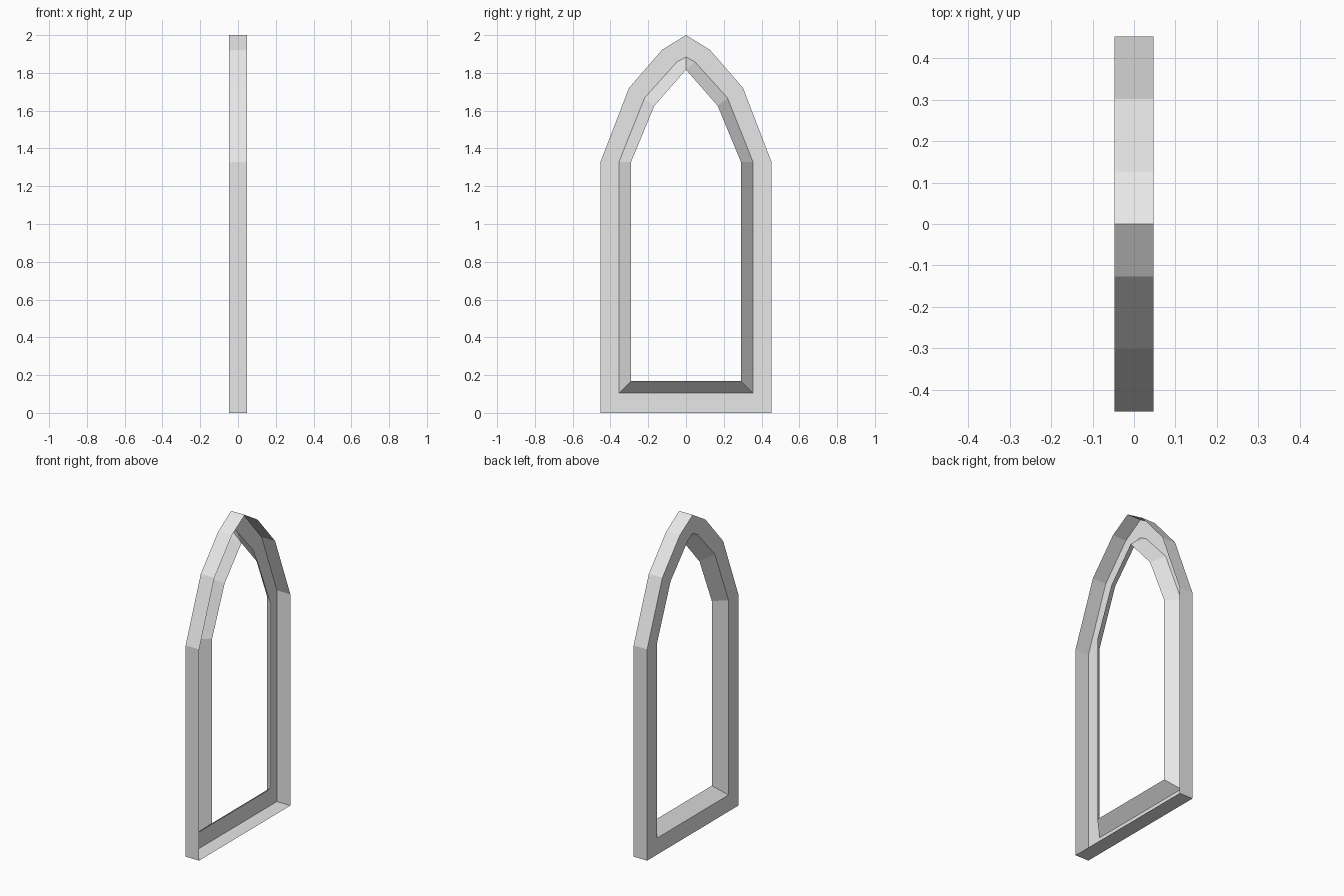
import bpy
import bmesh

cube = bpy.data.objects.get("Cube")
if cube:
    bpy.data.objects.remove(cube, do_unlink=True)

# Plain stone grey
stone = bpy.data.materials.new("stone_grey")
stone.use_nodes = True
colour = (0.8, 0.8, 0.8, 1)
stone.diffuse_color = colour
stone.node_tree.nodes["Principled BSDF"].inputs["Base Color"].default_value = colour

# Half profiles (y, z): base, spring, haunch, shoulder, apex
outer = [(0.453, 0), (0.453, 1.328), (0.302, 1.72), (0.127, 1.922), (0, 2)]
inner = [(0.355, 0.104), (0.355, 1.328), (0.22, 1.667), (0.048, 1.858), (0, 1.884)]
lip = [(0.291, 0.168), (0.291, 1.328), (0.168, 1.625), (0, 1.817), (0, 1.817)]


def add_loop(bm, half, x):
    """Closed pointed-arch loop mirrored about the centre line."""
    points = half + [(-y, z) for y, z in reversed(half[:-1])]
    return [bm.verts.new((x, y, z)) for y, z in points]


def bridge(bm, a, b):
    for i in range(len(a)):
        j = (i + 1) % len(a)
        bm.faces.new((a[i], b[i], b[j], a[j]))


# Open-backed shell: outer wall, flat face, then splayed reveal
depth = 0.047
bm = bmesh.new()
loops = [add_loop(bm, outer, depth), add_loop(bm, outer, -depth),
         add_loop(bm, inner, -depth), add_loop(bm, lip, 0.024)]
for a, b in zip(loops, loops[1:]):
    bridge(bm, a, b)
bmesh.ops.remove_doubles(bm, verts=bm.verts[:], dist=0.0001)

mesh = bpy.data.meshes.new("arched_window_frame")
bm.to_mesh(mesh)
bm.free()
mesh.materials.append(stone)
frame = bpy.data.objects.new("arched_window_frame", mesh)
bpy.context.collection.objects.link(frame)
